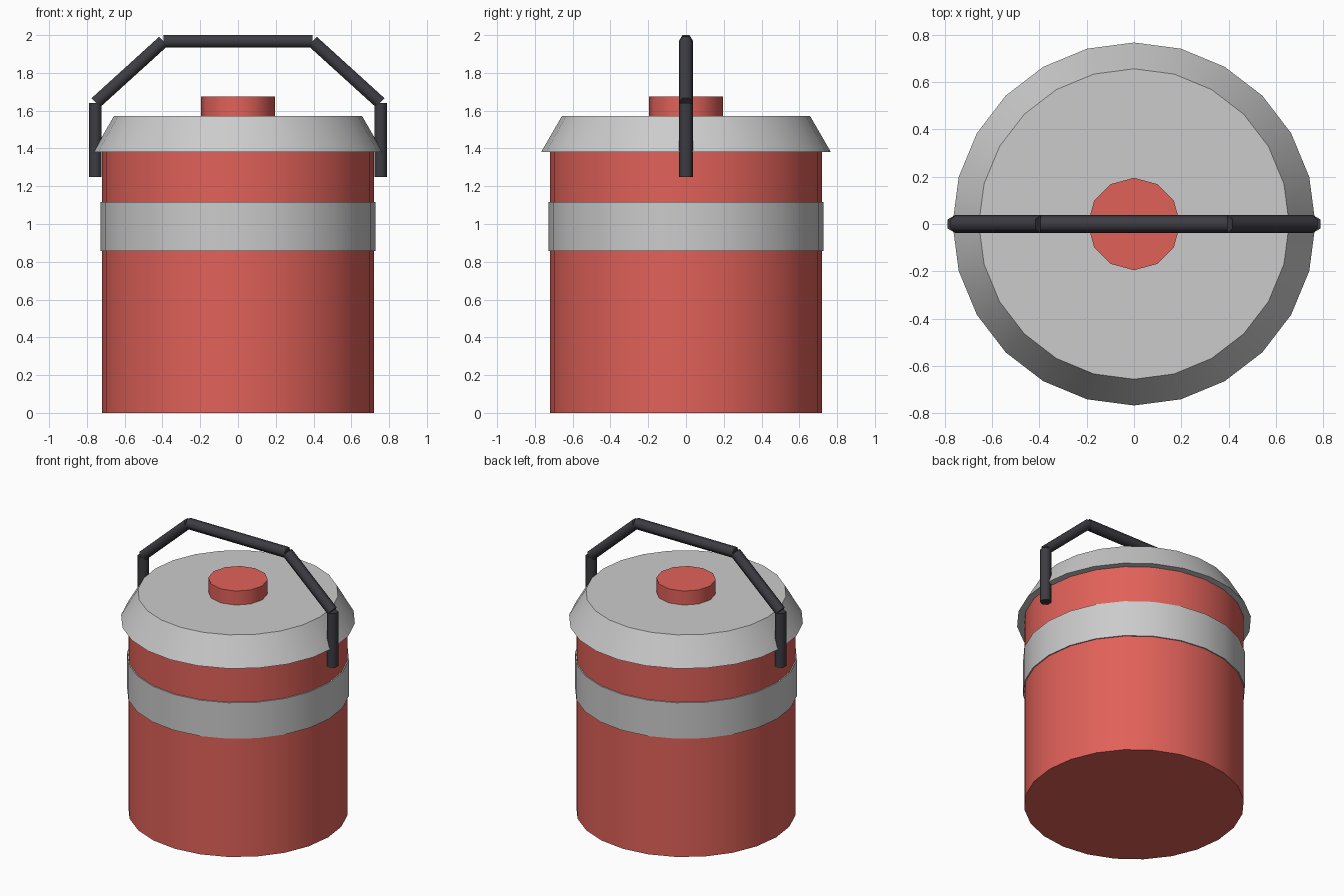
import bpy, math
from mathutils import Vector

if "Cube" in bpy.data.objects:
    bpy.data.objects.remove(bpy.data.objects["Cube"])


def material(name, rgb):
    m = bpy.data.materials.new(name)
    m.diffuse_color = (*rgb, 1)
    m.use_nodes = True
    m.node_tree.nodes["Principled BSDF"].inputs["Base Color"].default_value = m.diffuse_color
    return m


red = material("red_paint", (0.75, 0.12, 0.10))
dark = material("dark_plastic", (0.045, 0.045, 0.055))


def finish(name, mat, angle):
    ob = bpy.context.object
    ob.name = name
    if mat:
        ob.data.materials.append(mat)
    bpy.ops.object.shade_smooth_by_angle(angle=math.radians(angle))
    return ob


def drum(name, r_low, r_top, z0, z1, sides=24, mat=None):
    bpy.ops.mesh.primitive_cone_add(vertices=sides, radius1=r_low, radius2=r_top,
                                    depth=z1 - z0, location=(0, 0, (z0 + z1) / 2))
    return finish(name, mat, 40)


def rod(name, a, b, r=0.038):
    # hexagonal rod in the xz plane, corners kept on the y axis
    a, b = Vector((a[0], 0, a[1])), Vector((b[0], 0, b[1]))
    d = b - a
    bpy.ops.mesh.primitive_cylinder_add(vertices=6, radius=r, depth=d.length,
                                        location=(a + b) / 2,
                                        rotation=(0, math.atan2(d.x, d.z), 0))
    return finish(name, dark, 65)


# Container, band, lid and knob
drum("body", 0.72, 0.72, 0, 1.40, mat=red)
drum("band", 0.728, 0.728, 0.857, 1.116)
drum("lid", 0.767, 0.656, 1.381, 1.573)
drum("knob", 0.195, 0.195, 1.55, 1.674, sides=12, mat=red)

# Carrying handle
rod("handle_grip", (-0.395, 1.967), (0.395, 1.967))
for side, s in (("left", -1), ("right", 1)):
    rod("handle_slope_" + side, (s * 0.753, 1.642), (s * 0.395, 1.967))
    rod("handle_leg_" + side, (s * 0.755, 1.248), (s * 0.755, 1.64))
